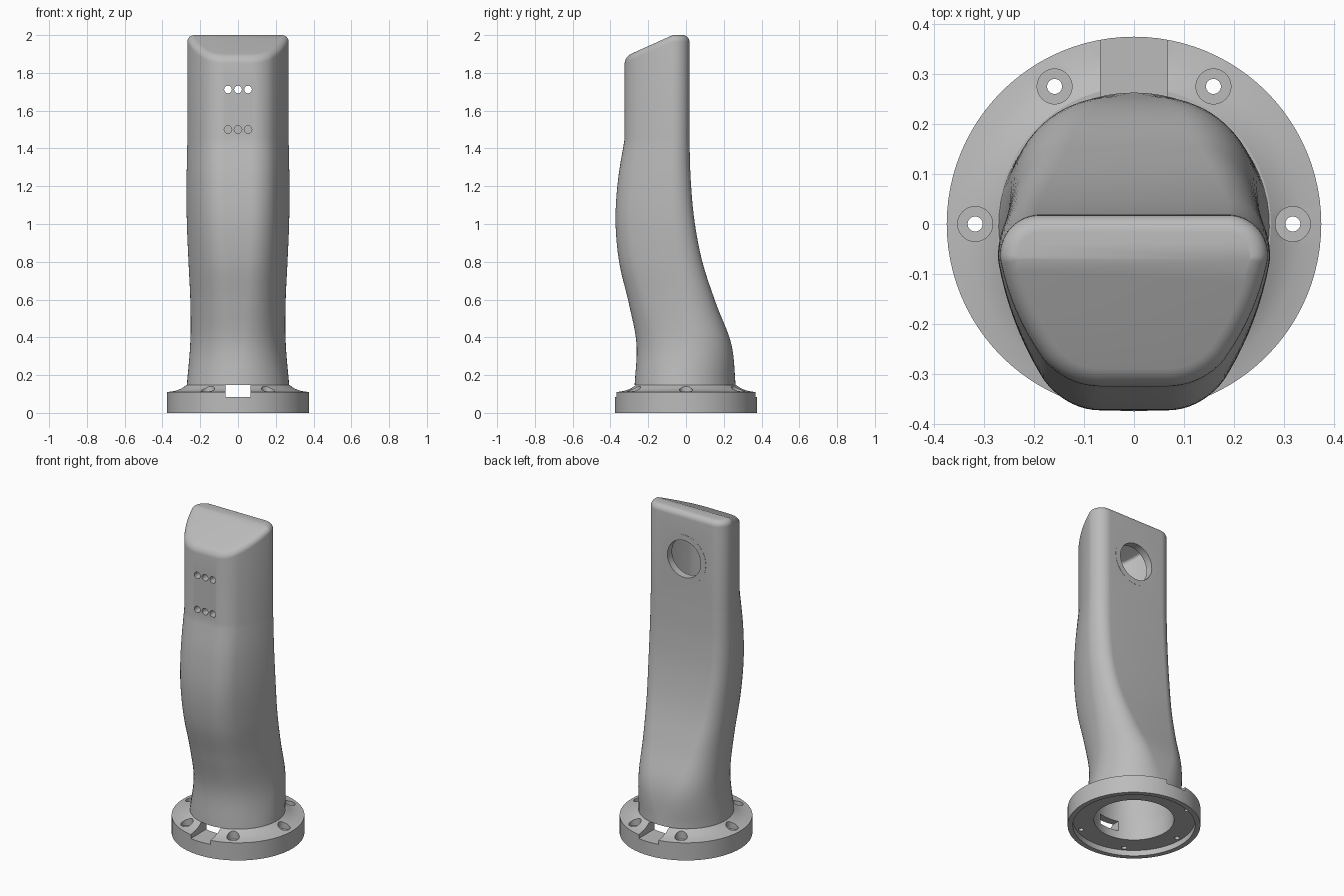
import bpy, bmesh, math
from mathutils import Matrix, Vector

if "Cube" in bpy.data.objects:
    bpy.data.objects.remove(bpy.data.objects["Cube"])

GREY = (0.5, 0.5, 0.5, 1)
grey = bpy.data.materials.new("plain grey")
grey.use_nodes = True
grey.diffuse_color = GREY
grey.node_tree.nodes["Principled BSDF"].inputs["Base Color"].default_value = GREY

BASE, SHOULDER, TOP, WALL = 0.147, 1.45, 2.0, 0.045
RIDGE, SLOPE = -0.07, 0.45
# Column outline at evenly spaced heights from base to shoulder
FRONT = [-0.272, -0.262, -0.303, -0.354, -0.373, -0.360, -0.325]
BACK = [0.263, 0.240, 0.158, 0.087, 0.045, 0.025, 0.018]
HALF = [0.271, 0.253, 0.252, 0.262, 0.271, 0.272, 0.268]
# Arcs of the right half: centre, radius, start and end angle, steps, blend speed
ARCS = [((0.19, -0.062), 0.08, 90, -12, 18, 2.2),
        ((-0.221, 0.025), 0.5, -12, -35, 8, 1.7),
        ((0.068, -0.177), 0.148, -35, -90, 10, 1.7)]


def to_object(bm, name):
    bmesh.ops.recalc_face_normals(bm, faces=bm.faces)
    mesh = bpy.data.meshes.new(name)
    bm.to_mesh(mesh)
    bm.free()
    mesh.materials.append(grey)
    ob = bpy.data.objects.new(name, mesh)
    bpy.context.collection.objects.link(ob)
    return ob


def spline(vals, u):
    """Smooth curve through evenly spaced values."""
    x = u * (len(vals) - 1)
    i = min(int(x), len(vals) - 2)
    f = x - i
    b, c = vals[i], vals[i + 1]
    a = vals[i - 1] if i else 2 * b - c
    d = vals[i + 2] if i + 2 < len(vals) else 2 * c - b
    return b + f / 2 * (c - a + f * (2 * a - 5 * b + 4 * c - d + f * (3 * (b - c) + d - a)))


def section(u, inset):
    """Cross-section morphing from a circle (u=0) to a rounded trapezoid (u=1)."""
    half = []
    for (cx, cy), r, a0, a1, n, speed in ARCS:
        t = max(0.02, 1 - (1 - min(u / 0.75, 1)) ** speed)
        rad = 0.27 + (r - 0.27) * t - inset
        for k in range(1 if half else 0, n + 1):
            a = math.radians(a0 + (a1 - a0) * k / n)
            half.append((cx * t + rad * math.cos(a), cy * t + rad * math.sin(a)))
    lo, hi = half[-1][1], half[0][1]
    wide = max(p[0] for p in half)
    y0, y1 = spline(FRONT, u) + inset, spline(BACK, u) - inset
    w = spline(HALF, u) - inset
    half = [(x / wide * w, y0 + (y - lo) / (hi - lo) * (y1 - y0)) for x, y in half]
    return half + [(-x, y) for x, y in reversed(half)]


def column(name, inset, fillet, tail=0.0):
    """Lofted column with a sloped, filleted top."""
    bm = bmesh.new()
    rings = []
    if tail:
        rings.append([(x, y, BASE - tail) for x, y in section(0, inset)])
    rows = 44
    for k in range(rows + 1):
        z = BASE + (SHOULDER - BASE) * k / rows
        rings.append([(x, y, z) for x, y in section(k / rows, inset)])
    for k in range(7):
        a = math.radians(15 * k)
        ring = section(1, inset + fillet * (1 - math.cos(a)))
        drop = inset + fillet * (1 - math.sin(a))
        rings.append([(x, y, TOP - SLOPE * max(0, RIDGE - y) - drop) for x, y in ring])
    rings = [[bm.verts.new(p) for p in ring] for ring in rings]
    for low, high in zip(rings, rings[1:]):
        for i in range(len(low)):
            j = (i + 1) % len(low)
            bm.faces.new((low[i], low[j], high[j], high[i]))
    # top cap splits into a level strip and a slope
    split, cap = ARCS[0][4], rings[-1]
    bm.faces.new(cap[:split + 1] + cap[-split - 1:])
    bm.faces.new(cap[split:len(cap) - split])
    bm.faces.new(rings[0])
    return to_object(bm, name)


def lathe(name, profile, matrix=Matrix(), steps=96):
    """Closed profile of (radius, height) turned around z."""
    bm = bmesh.new()
    rings = []
    for s in range(steps):
        a = 2 * math.pi * s / steps
        rings.append([bm.verts.new(matrix @ Vector((r * math.cos(a), r * math.sin(a), z)))
                      for r, z in profile])
    n = len(profile)
    for s in range(steps):
        a, b = rings[s], rings[(s + 1) % steps]
        for i in range(n):
            j = (i + 1) % n
            bm.faces.new((a[i], b[i], b[j], a[j]))
    return to_object(bm, name)


def cylinders(name, items, axis="Z"):
    """Several separate cylinders: (centre, radius, length)."""
    bm = bmesh.new()
    turn = Matrix.Rotation(math.pi / 2, 4, "X") if axis == "Y" else Matrix()
    for centre, r, length in items:
        bmesh.ops.create_cone(bm, cap_ends=True, segments=48, radius1=r, radius2=r,
                              depth=length, matrix=Matrix.Translation(centre) @ turn)
    return to_object(bm, name)


def cut(ob, cutters):
    bpy.context.view_layer.objects.active = ob
    for c in cutters:
        mod = ob.modifiers.new("cut", "BOOLEAN")
        mod.operation, mod.solver, mod.object = "DIFFERENCE", "EXACT", c
        bpy.ops.object.modifier_apply(modifier=mod.name)
    for c in cutters:
        bpy.data.objects.remove(c)


# Hollow column with front pinholes and a round rear port
body = column("column", 0, 0.035)
cavity = column("cavity_cutter", WALL, 0.015, tail=0.05)
pinholes = cylinders("pinhole_cutter", [((x, -0.32, z), 0.02, 0.2)
                     for x in (-0.053, 0, 0.053) for z in (1.5, 1.712)], "Y")
port = cylinders("port_cutter", [((0, 0, 1.712), 0.115, 0.12)], "Y")
cut(body, [cavity, pinholes, port])

# Thin trim ring around the rear port
to_back = Matrix.Translation((0, 0.018, 1.712)) @ Matrix.Rotation(-math.pi / 2, 4, "X")
ring = lathe("port_ring", [(0.115, -0.004), (0.15, -0.004), (0.15, 0.001), (0.115, 0.001)], to_back)

# Mounting flange with recessed underside
flange = lathe("flange", [(0.226, 0.035), (0.345, 0.035), (0.345, 0), (0.375, 0), (0.375, 0.11),
                          (0.335, 0.116), (0.3, 0.129), (0.274, BASE), (0.226, BASE)])
bolts = [(0.318 * math.cos(k * math.pi / 3), 0.318 * math.sin(k * math.pi / 3)) for k in range(6)]
bores = cylinders("bore_cutter", [((x, y, 0.19), 0.035, 0.2) for x, y in bolts])
shanks = cylinders("shank_cutter", [((x, y, 0.05), 0.015, 0.3) for x, y in bolts])
bm = bmesh.new()
bmesh.ops.create_cube(bm, size=1, matrix=Matrix.Translation((0, 0, 0.185))
                      @ Matrix.Diagonal((0.134, 1, 0.2, 1)))
slot = to_object(bm, "slot_cutter")
cut(flange, [bores, shanks, slot])

for ob in (body, ring, flange):
    bpy.ops.object.select_all(action="DESELECT")
    ob.select_set(True)
    bpy.context.view_layer.objects.active = ob
    bpy.ops.object.shade_smooth_by_angle(angle=math.radians(30))
